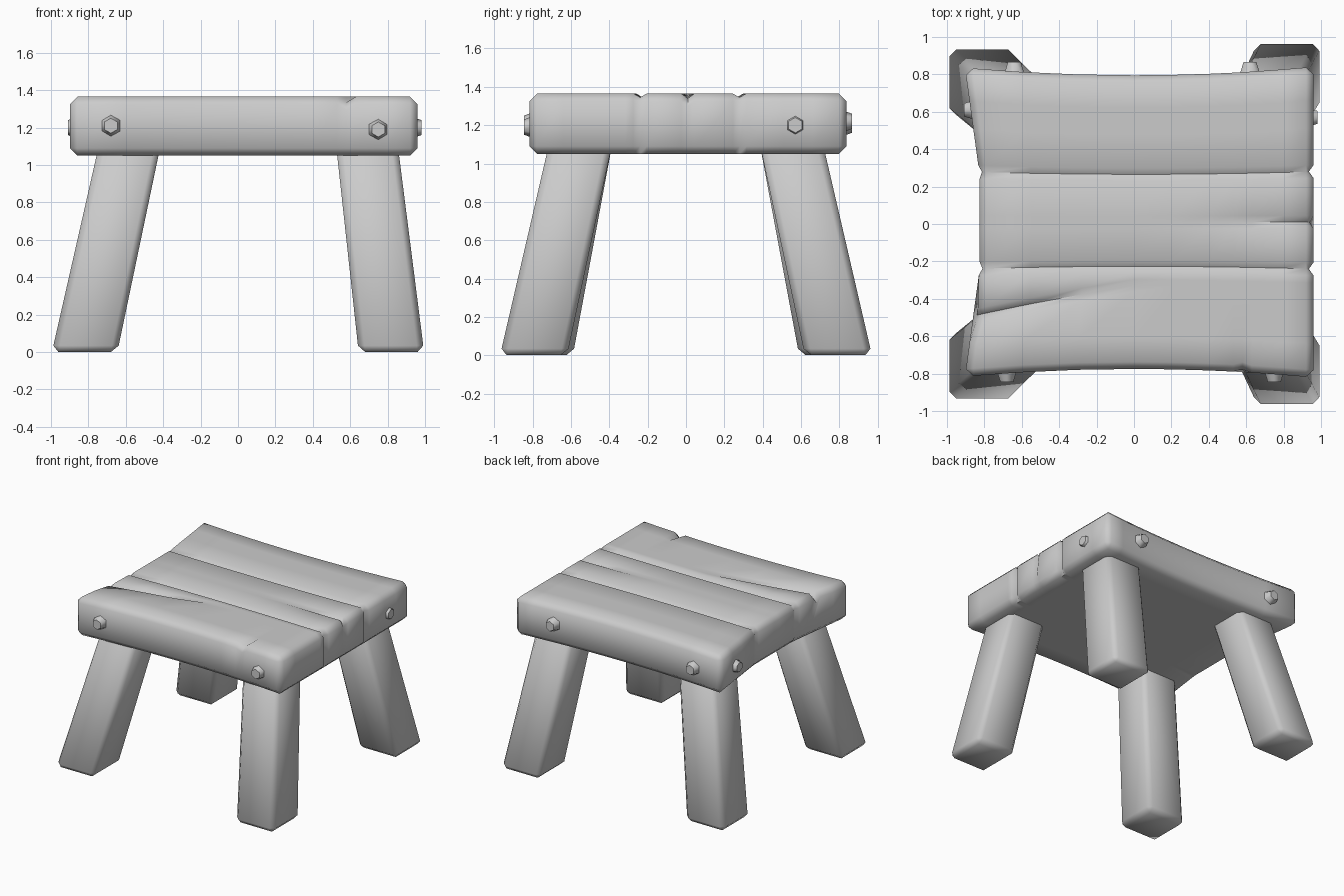
import bpy, bmesh, math
from mathutils import Vector, Matrix

cube = bpy.data.objects.get("Cube")
if cube:
    bpy.data.objects.remove(cube, do_unlink=True)

GREY = (0.6, 0.6, 0.6, 1.0)
wood = bpy.data.materials.new("grey wood")
wood.use_nodes = True
wood.diffuse_color = GREY
wood.node_tree.nodes["Principled BSDF"].inputs["Base Color"].default_value = GREY


def finish(bm, name, angle):
    """Turn a bmesh into a shaded object."""
    bmesh.ops.recalc_face_normals(bm, faces=bm.faces[:])
    mesh = bpy.data.meshes.new(name)
    bm.to_mesh(mesh)
    bm.free()
    mesh.materials.append(wood)
    obj = bpy.data.objects.new(name, mesh)
    bpy.context.collection.objects.link(obj)
    bpy.ops.object.select_all(action='DESELECT')
    obj.select_set(True)
    bpy.context.view_layer.objects.active = obj
    bpy.ops.object.shade_smooth_by_angle(angle=math.radians(angle))
    return obj


def clamp(t):
    return max(0.0, min(1.0, t))


# Seat: a bevelled slab with extra rows where the grooves run
BOTTOM, TOP = 1.05, 1.365
LEFT, RIGHT, HALF = -0.9, 0.96, 0.83
GROOVES = (-0.25, 0.27)
CRACK = -0.36
NOTCH = 0.58
xs = [LEFT, -0.6, -0.3, 0, 0.2, 0.4, NOTCH - 0.05, NOTCH, NOTCH + 0.05, 0.8, RIGHT]
ys = [-HALF, -0.65, HALF, 0.65, 0.5]
for centre in (CRACK, *GROOVES, 0.0):
    ys += [centre - 0.035, centre, centre + 0.035]
ys.sort()


def near(a, b):
    return abs(a - b) < 0.004


def shape_seat(co):
    """Carve the grooves and pull the edges into worn curves."""
    x, y, z = co
    upper = z > TOP - 0.01
    high = z > (TOP + BOTTOM) / 2
    dx = dy = dz = 0.0
    if any(near(y, g) for g in GROOVES):
        if upper:
            dz -= 0.02
        if x > 0.94:
            dx -= 0.025
        elif x < -0.88:
            dx += 0.015
    if near(y, 0) and high:
        dz -= 0.025 * clamp((x - 0.2) / 0.7)
        if x > 0.94:
            dx -= 0.02
    # Tapering crack from the right-hand end of the front plank
    if abs(y - CRACK) < 0.04 and high:
        t = clamp(-x / 0.9)
        dy -= 0.14 * t
        if near(y, CRACK):
            dz -= 0.05 * t
    # Chip in the front rim
    if near(x, NOTCH) and y < -0.76 and high:
        dz -= 0.03
        dy += 0.015
    worn = 1 - clamp((abs(y) - 0.25) / 0.55)
    dx += 0.075 * worn * clamp(-x / 0.9)
    sy = (0.785 + 0.043 * (x / 0.93) ** 2) / HALF
    return Vector((x + dx, (y + dy) * sy + 0.01, z + dz))


bm = bmesh.new()
grid = [[bm.verts.new((x, y, BOTTOM)) for y in ys] for x in xs]
for a, b in zip(grid, grid[1:]):
    for j in range(len(ys) - 1):
        bm.faces.new((a[j], b[j], b[j + 1], a[j + 1]))
top = bmesh.ops.extrude_face_region(bm, geom=bm.faces[:], use_keep_orig=True)
for v in top["geom"]:
    if isinstance(v, bmesh.types.BMVert):
        v.co.z = TOP
bmesh.ops.recalc_face_normals(bm, faces=bm.faces[:])
rim = [e for e in bm.edges
       if len(e.link_faces) == 2 and e.calc_face_angle() > 1]
bmesh.ops.bevel(bm, geom=rim, offset=0.04, segments=1, affect='EDGES')
for v in bm.verts:
    v.co = shape_seat(v.co)
finish(bm, "seat", 50)


# Legs: splayed square posts with softened edges
def leg(name, foot, head):
    bm = bmesh.new()
    bmesh.ops.create_cube(bm, size=2)
    for v in bm.verts:
        centre, half, z = (head, 0.165, 1.1) if v.co.z > 0 else (foot, 0.175, 0)
        v.co = (centre[0] + v.co.x * half, centre[1] + v.co.y * half, z)
    bmesh.ops.bevel(bm, geom=bm.edges[:], offset=0.035, segments=1, affect='EDGES')
    finish(bm, name, 60)


for label, s in (("front", -1), ("back", 1)):
    leg(label + "_right_leg", (-0.82, 0.765 * s), (-0.58, 0.55 * s))
    leg(label + "_left_leg", (0.82, 0.795 * s), (0.69, 0.55 * s))


# Bolts: six-sided domed heads on the seat's sides
def bolt(name, place, direction):
    bm = bmesh.new()
    bmesh.ops.create_cone(bm, cap_ends=True, segments=6,
                          radius1=0.065, radius2=0.04, depth=0.07)
    turn = Vector(direction).to_track_quat('Z', 'Y').to_matrix().to_4x4()
    bm.transform(Matrix.Translation(place) @ turn)
    finish(bm, name, 60)


bolt("front_right_bolt", (-0.68, -0.81, 1.21), (0, -1, 0))
bolt("front_left_bolt", (0.75, -0.81, 1.19), (0, -1, 0))
bolt("back_left_bolt", (0.62, 0.83, 1.22), (0, 1, 0))
bolt("back_right_bolt", (-0.64, 0.83, 1.2), (0, 1, 0))
bolt("left_side_bolt", (0.945, 0.57, 1.2), (1, 0, 0))
bolt("right_side_bolt", (-0.875, 0.61, 1.2), (-1, 0, 0))
